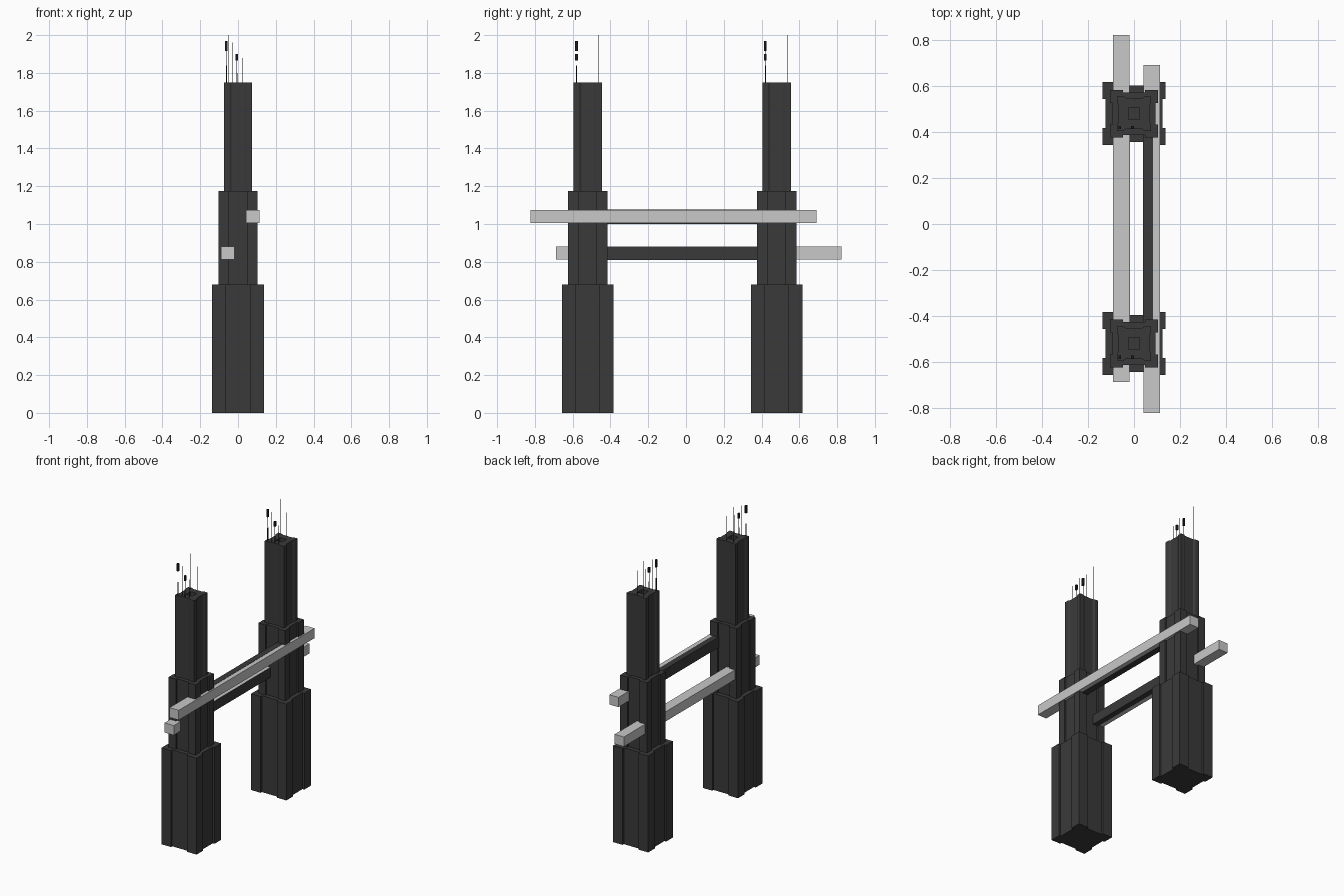
import bpy
import bmesh
from mathutils import Matrix, Vector

cube = bpy.data.objects.get("Cube")
if cube:
    bpy.data.objects.remove(cube)


def material(name, value):
    mat = bpy.data.materials.new(name)
    mat.use_nodes = True
    colour = (value, value, value, 1)
    mat.diffuse_color = colour
    mat.node_tree.nodes["Principled BSDF"].inputs["Base Color"].default_value = colour
    return mat


DARK = material("dark grey", 0.042)
LIGHT = material("light grey", 0.58)
BLACK = material("near black", 0.012)


def finish(name, bm, mat):
    bmesh.ops.recalc_face_normals(bm, faces=bm.faces)
    mesh = bpy.data.meshes.new(name)
    bm.to_mesh(mesh)
    bm.free()
    mesh.materials.append(mat)
    obj = bpy.data.objects.new(name, mesh)
    bpy.context.collection.objects.link(obj)
    return obj


def box(name, low, high, mat):
    low, high = Vector(low), Vector(high)
    bm = bmesh.new()
    bmesh.ops.create_cube(bm, size=1, matrix=Matrix.Translation((low + high) / 2)
                          @ Matrix.Diagonal((high - low).to_4d()))
    return finish(name, bm, mat)


def tier(name, y, z0, z1, half, notch, depth, slant=0):
    """Square prism with a shallow recess down the middle of each side."""
    side = [(-half, -half), (-notch - slant, -half), (-notch, depth - half),
            (notch, depth - half), (notch + slant, -half)]
    bm = bmesh.new()
    verts = []
    for quarter in range(4):
        for px, py in side:
            for _ in range(quarter):
                px, py = -py, px
            verts.append(bm.verts.new((px, py + y, z0)))
    base = bm.faces.new(verts)
    top = bmesh.ops.extrude_face_region(bm, geom=[base])["geom"]
    moved = [v for v in top if isinstance(v, bmesh.types.BMVert)]
    bmesh.ops.translate(bm, verts=moved, vec=(0, 0, z1 - z0))
    return finish(name, bm, DARK)


def rod(name, x, y, z1, radius, z0=1.74):
    return box(name, (x - radius, y - radius, z0), (x + radius, y + radius, z1), BLACK)


def tower(label, y):
    # Three stacked tiers
    tier(label + "_lower_tier", y, 0, 0.68, 0.137, 0.063, 0.014)
    tier(label + "_middle_tier", y, 0.66, 1.175, 0.104, 0.047, 0.011)
    top = tier(label + "_upper_tier", y, 1.15, 1.75, 0.075, 0.034, 0.008, 0.012)

    # Square well in the roof
    cutter = box(label + "_well_cutter", (-0.025, y - 0.025, 1.72),
                 (0.025, y + 0.025, 1.8), DARK)
    cutter.hide_render = True
    cutter.hide_viewport = True
    well = top.modifiers.new("roof_well", 'BOOLEAN')
    well.operation = 'DIFFERENCE'
    well.solver = 'EXACT'
    well.object = cutter

    # Plain antennas
    for i, (x, dy, z) in enumerate([(-0.03, -0.06, 1.96), (0.025, -0.06, 1.88),
                                    (-0.048, 0.058, 2.0), (0.005, 0.058, 1.92)]):
        rod(f"{label}_antenna_{i + 1}", x, y + dy, z, 0.001)

    # Masts with box heads
    for i, (x, foot, z0, z1) in enumerate([(-0.062, 1.84, 1.917, 1.97),
                                           (-0.006, 1.8, 1.865, 1.9)]):
        my = y - 0.06
        rod(f"{label}_mast_foot_{i + 1}", x, my, foot, 0.0025)
        rod(f"{label}_mast_{i + 1}", x, my, z0, 0.001)
        box(f"{label}_mast_head_{i + 1}", (x - 0.006, my - 0.007, z0),
            (x + 0.006, my + 0.007, z1), BLACK)


tower("front_tower", -0.52)
tower("back_tower", 0.48)

# Long beams passing through both towers
box("upper_beam", (0.042, -0.822, 1.005), (0.113, 0.692, 1.074), LIGHT)
box("lower_beam", (-0.091, -0.688, 0.812), (-0.019, 0.822, 0.88), LIGHT)

# Dark linings on the inner sides between the towers
box("upper_beam_lining", (0.04, -0.45, 1.001), (0.082, 0.41, 1.0755), DARK)
box("lower_beam_lining", (-0.058, -0.45, 0.81), (-0.0175, 0.41, 0.879), DARK)
